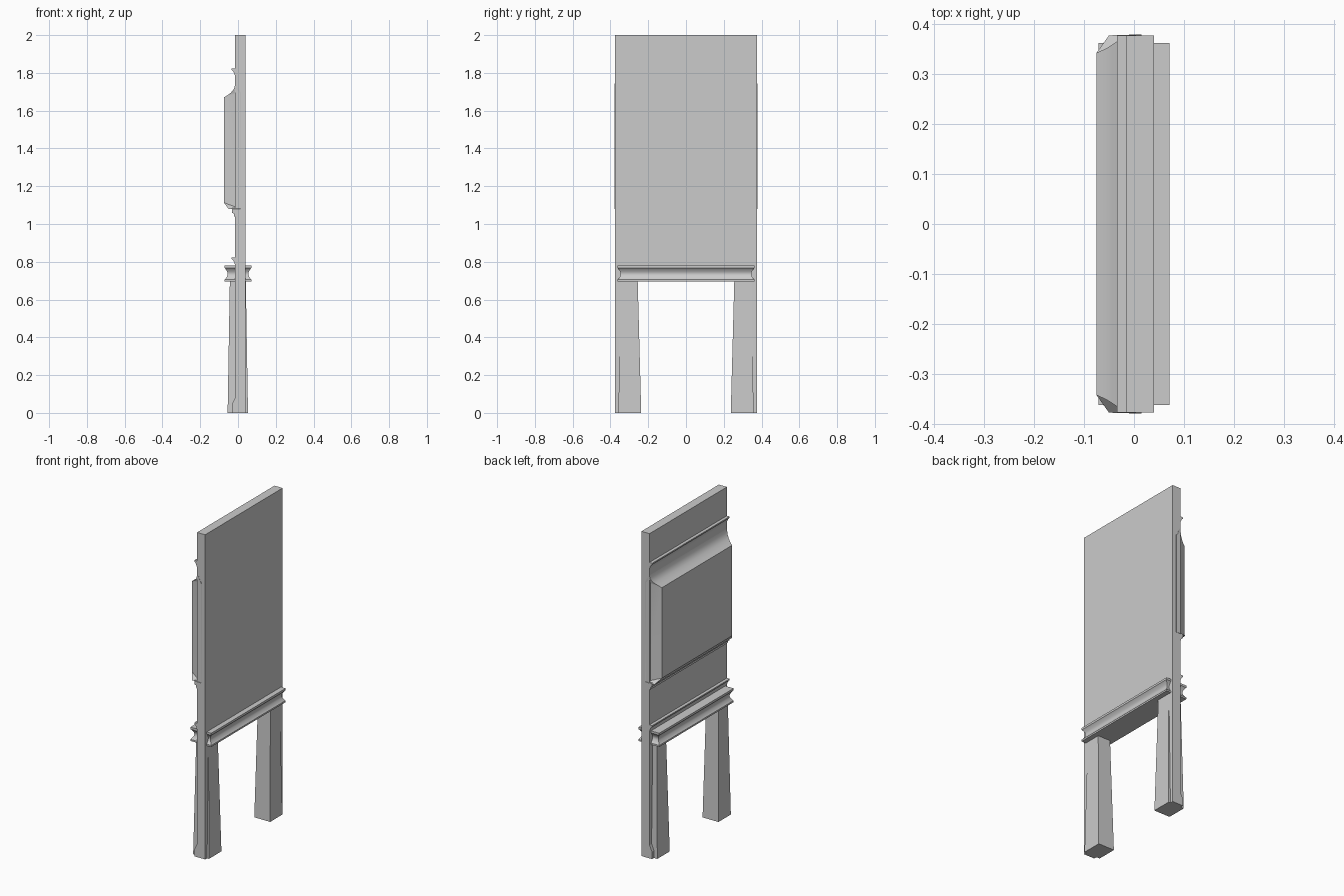
import bpy, bmesh, math

if "Cube" in bpy.data.objects:
    bpy.data.objects.remove(bpy.data.objects["Cube"])

W = 0.377  # half width of the panel


def finish(name, verts, faces, smooth=0):
    me = bpy.data.meshes.new(name)
    me.from_pydata(verts, [], faces)
    bm = bmesh.new()
    bm.from_mesh(me)
    bmesh.ops.recalc_face_normals(bm, faces=bm.faces)
    bm.to_mesh(me)
    bm.free()
    ob = bpy.data.objects.new(name, me)
    bpy.context.collection.objects.link(ob)
    if smooth:
        bpy.ops.object.select_all(action='DESELECT')
        ob.select_set(True)
        bpy.context.view_layer.objects.active = ob
        bpy.ops.object.shade_smooth_by_angle(angle=math.radians(smooth))
    return ob


def extrude(name, prof, half, smooth=0):
    """Sweep an (x, z) or flat (y, z) outline between two y positions."""
    n = len(prof)
    verts = [(x, y, z) for y in (-half, half) for x, z in prof]
    faces = [(i, (i + 1) % n, n + (i + 1) % n, n + i) for i in range(n)]
    return finish(name, verts, faces + [tuple(range(n)), tuple(range(n, 2 * n))], smooth)


def stack(name, rings, smooth=0):
    """Stack of rectangles: (x0, x1, y0, y1, z)."""
    verts, faces = [], []
    for a, b, c, d, z in rings:
        verts += [(a, c, z), (b, c, z), (b, d, z), (a, d, z)]
    for k in range(len(rings) - 1):
        for i in range(4):
            j = (i + 1) % 4
            faces.append((4 * k + i, 4 * k + j, 4 * k + 4 + j, 4 * k + 4 + i))
    m = len(verts)
    faces += [(0, 1, 2, 3), (m - 4, m - 3, m - 2, m - 1)]
    return finish(name, verts, faces, smooth)


# tall back panel with an opening between its legs
u = 0.30
outline = [(-W, 0), (-u, 0), (-u, 0.74), (u, 0.74), (u, 0), (W, 0), (W, 2), (-W, 2)]
n = len(outline)
pv = [(x, y, z) for x in (-0.015, 0.04) for y, z in outline]
finish("back_panel", pv,
       [(i, (i + 1) % n, n + (i + 1) % n, n + i) for i in range(n)]
       + [tuple(range(n)), tuple(range(n, 2 * n))])

# tapered legs and their little plinth blocks
for s, side in ((-1, "left"), (1, "right")):
    def span(a, b):
        return (min(s * a, s * b), max(s * a, s * b))
    stack(side + "_leg", [(-0.055, 0.053, *span(0.237, 0.358), 0),
                          (-0.043, 0.041, *span(0.256, 0.345), 0.71)])
    stack(side + "_plinth", [(-0.032, 0, *span(0.34, W), 0),
                             (-0.032, 0, *span(0.34, W), 0.045),
                             (-0.016, 0, *span(0.34, W), 0.08)])

# mantel beam with a hollow running round all four sides
rings = [(0, 0.695), (0, 0.705)]
for i in range(9):
    t = i / 8
    rings.append((0.004 + 0.012 * math.sin(math.pi * t), 0.709 + 0.054 * t))
rings += [(0, 0.767), (0, 0.78)]
stack("mantel_beam", [(-0.071 + d, 0.071 - d, -0.362 + d, 0.362 - d, z) for d, z in rings], 30)

# horizontal mouldings
for name, z in (("upper_moulding", 1.80), ("lower_moulding", 0.80)):
    extrude(name, [(0, z - 0.02), (-0.016, z - 0.015), (-0.019, z - 0.004), (-0.026, z + 0.009),
                   (-0.034, z + 0.015), (-0.034, z + 0.023), (0, z + 0.023)], W, 30)
extrude("hood_moulding", [(0, 1.035), (-0.02, 1.04), (-0.022, 1.055), (-0.032, 1.06),
                          (-0.032, 1.085), (0, 1.085)], W)

# hood: coved top, flat face, splayed ends (x, half width, z)
prof = [(-0.014, W, 1.75), (-0.018, 0.376, 1.725), (-0.026, 0.37, 1.708), (-0.038, 0.362, 1.695),
        (-0.055, 0.351, 1.682), (-0.075, 0.342, 1.67), (-0.075, 0.342, 1.113), (-0.05, W, 1.08),
        (0.015, W + 0.002, 1.08), (0.015, W + 0.002, 1.695)]
n = len(prof)
hv = [(x, s * y, z) for s in (-1, 1) for x, y, z in prof]
hf = [(i, (i + 1) % n, n + (i + 1) % n, n + i) for i in range(n)]
for o in (0, n):
    hf += [(o + 9, o + i, o + i + 1) for i in range(5)]
    hf += [(o + 5, o + 6, o + 8, o + 9), (o + 6, o + 7, o + 8)]
finish("hood", hv, hf, 30)
